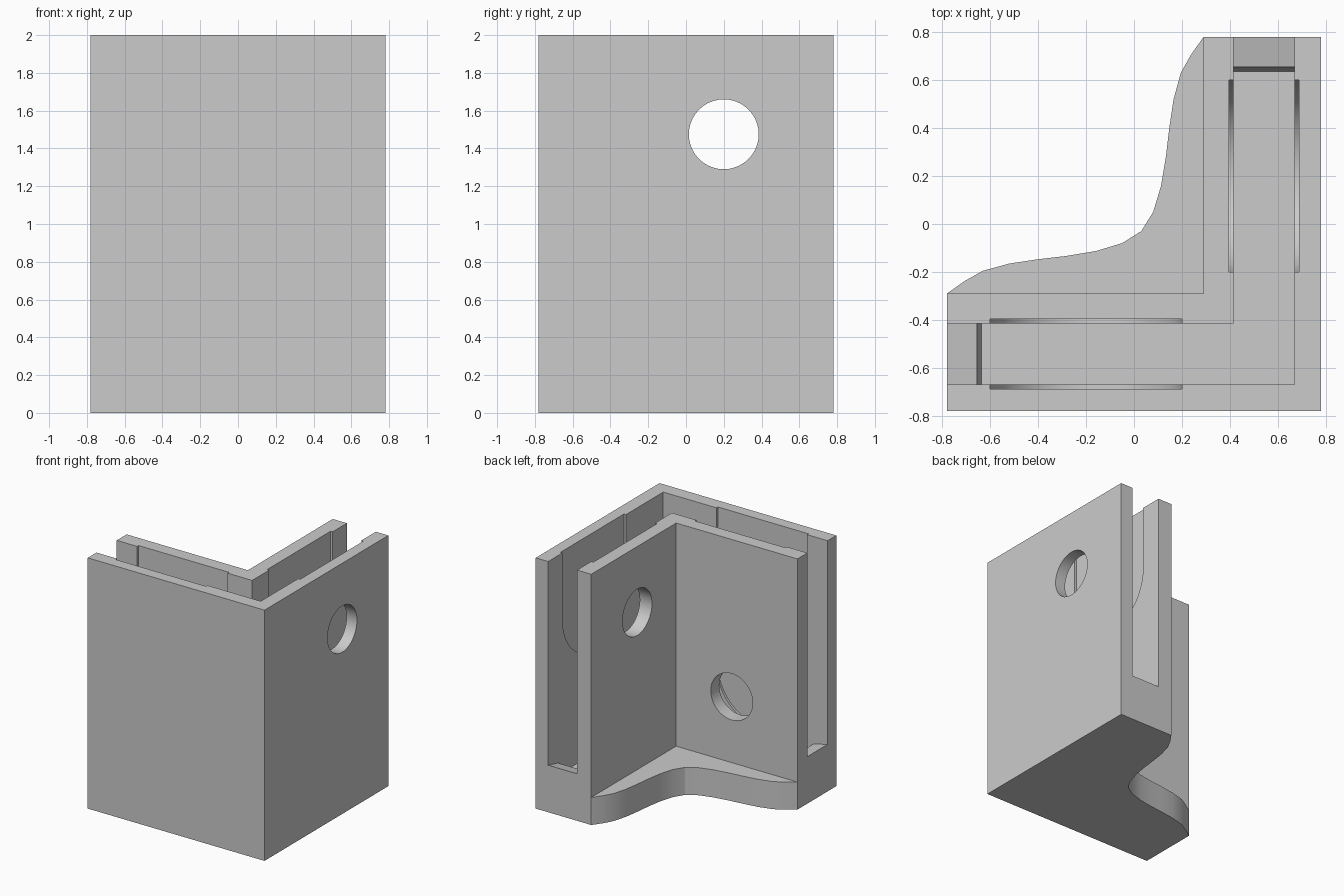
import bpy, bmesh, math

cube = bpy.data.objects.get("Cube")
if cube:
    bpy.data.objects.remove(cube, do_unlink=True)

grey = bpy.data.materials.new("plain_grey")
grey.use_nodes = True
COLOUR = (0.6, 0.6, 0.6, 1)
grey.diffuse_color = COLOUR
grey.node_tree.nodes["Principled BSDF"].inputs["Base Color"].default_value = COLOUR


def prism(name, profile, low, high, place):
    """Extrude a closed profile from low to high; place maps (a, b, depth) to xyz."""
    bm = bmesh.new()
    ends = [[bm.verts.new(place(a, b, d)) for a, b in profile] for d in (low, high)]
    for end in ends:
        bm.faces.new(end)
    n = len(profile)
    for i in range(n):
        j = (i + 1) % n
        bm.faces.new((ends[0][i], ends[0][j], ends[1][j], ends[1][i]))
    bmesh.ops.recalc_face_normals(bm, faces=bm.faces)
    mesh = bpy.data.meshes.new(name)
    bm.to_mesh(mesh)
    bm.free()
    mesh.materials.append(grey)
    obj = bpy.data.objects.new(name, mesh)
    bpy.context.collection.objects.link(obj)
    return obj


def arc(cx, cz, radius, start, end, steps):
    angles = [start + (end - start) * i / steps for i in range(steps + 1)]
    return [(cx + radius * math.cos(t), cz + radius * math.sin(t)) for t in angles]


def upright(a, b, d):
    return (a, b, d)


def front_arm(a, b, d):
    return (a, d, b)


def right_arm(a, b, d):
    return (-d, -a, b)


OUT, IN, TOP = 0.78, 0.29, 2.0
SLOT_OUT, SLOT_IN, POCKET = 0.67, 0.415, 0.018
HOLE_X, HOLE_R, POCKET_R = -0.2, 0.185, 0.4

# L-shaped upright body
body = prism("corner_body", [(-OUT, -OUT), (OUT, -OUT), (OUT, OUT), (IN, OUT),
                             (IN, -IN), (-OUT, -IN)], 0, TOP, upright)

# Floor shelf with a curved edge, symmetric about the diagonal
half = [(-0.78, -0.29), (-0.71, -0.24), (-0.63, -0.195), (-0.52, -0.165),
        (-0.4, -0.147), (-0.28, -0.133), (-0.16, -0.113), (-0.05, -0.08)]
edge = half + [(0.03, -0.03)] + [(-y, -x) for x, y in reversed(half)]
shelf = prism("floor_shelf", edge + [(IN, -IN)], 0, 0.22, upright)

# Slot with a sloped retaining lip at its open end
slot = [(-0.9, 2.1), (-0.9, 0.404), (-0.655, 0.345), (-0.637, 0.25),
        (SLOT_OUT, 0.25), (SLOT_OUT, 2.1)]

# Each arm: slot, round-bottomed pocket and hole
cutters = []
for label, place, hole_z, hole_end in (("front", front_arm, 0.745, -0.55),
                                       ("right", right_arm, 1.475, -0.9)):
    pocket = arc(HOLE_X, hole_z, POCKET_R, math.pi, 2 * math.pi, 24)
    pocket += [(HOLE_X + POCKET_R, 2.1), (HOLE_X - POCKET_R, 2.1)]
    hole = arc(HOLE_X, hole_z, HOLE_R, 0, 2 * math.pi, 40)[:-1]
    cutters += [
        prism(label + "_slot_cutter", slot, -SLOT_OUT, -SLOT_IN, place),
        prism(label + "_pocket_cutter", pocket, -SLOT_OUT - POCKET, -SLOT_IN + POCKET, place),
        prism(label + "_hole_cutter", hole, hole_end, -0.1, place)]

for cutter in cutters:
    cutter.hide_render = True
    cutter.hide_set(True)
    mod = body.modifiers.new(cutter.name, 'BOOLEAN')
    mod.operation = 'DIFFERENCE'
    mod.solver = 'EXACT'
    mod.object = cutter

# Apply the cuts, then remove the cutters
bpy.context.view_layer.objects.active = body
for mod in list(body.modifiers):
    bpy.ops.object.modifier_apply(modifier=mod.name)
for cutter in cutters:
    bpy.data.objects.remove(cutter, do_unlink=True)

# Smooth the curved walls, keep the edges sharp
bpy.ops.object.select_all(action='DESELECT')
for obj in (body, shelf):
    obj.select_set(True)
bpy.ops.object.shade_smooth_by_angle(angle=math.radians(25))
